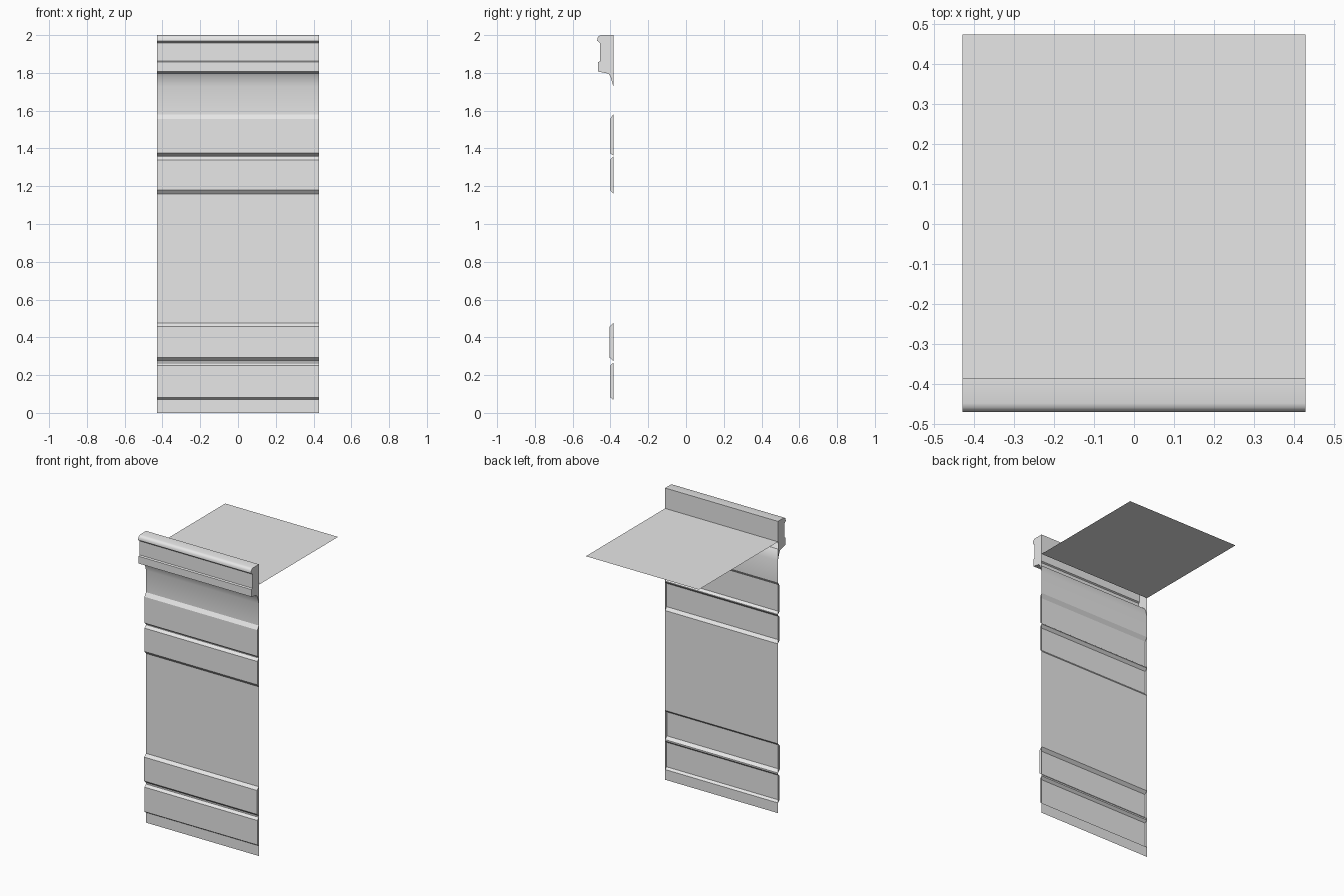
import bpy
import bmesh
import math

cube = bpy.data.objects.get("Cube")
if cube:
    bpy.data.objects.remove(cube, do_unlink=True)

HALF = 0.428     # half width of the facade
WALL = -0.385    # plane of the wall sheet
BACK = 0.473     # rear edge of the roof
ROOF = 1.86      # roof height

grey = bpy.data.materials.new("plain grey")
grey.use_nodes = True
grey.diffuse_color = (0.8, 0.8, 0.8, 1)
grey.node_tree.nodes["Principled BSDF"].inputs["Base Color"].default_value = (0.8, 0.8, 0.8, 1)


def sweep(name, profile, cap=None):
    """Extrude a (y, z) profile along x; close both ends over the cap slice."""
    bm = bmesh.new()
    left = [bm.verts.new((-HALF, y, z)) for y, z in profile]
    right = [bm.verts.new((HALF, y, z)) for y, z in profile]
    for i in range(len(profile) - 1):
        bm.faces.new((left[i], left[i + 1], right[i + 1], right[i]))
    if cap:
        bm.faces.new(left[cap][::-1])
        bm.faces.new(right[cap])
    mesh = bpy.data.meshes.new(name)
    bm.to_mesh(mesh)
    bm.free()
    mesh.materials.append(grey)
    obj = bpy.data.objects.new(name, mesh)
    bpy.context.collection.objects.link(obj)
    bpy.ops.object.select_all(action='DESELECT')
    obj.select_set(True)
    bpy.context.view_layer.objects.active = obj
    bpy.ops.object.shade_smooth_by_angle(angle=math.radians(32))
    return obj


# Cornice with rounded top lip, running down into the flat frieze
cornice = [
    (WALL, ROOF), (WALL, 2.0),
    (-0.448, 2.0), (-0.458, 1.997), (-0.465, 1.991), (-0.469, 1.982), (-0.47, 1.97),
    (-0.455, 1.958), (-0.455, 1.862), (-0.465, 1.857),
    (-0.465, 1.807), (-0.41, 1.796), (-0.40, 1.78),
    (WALL, 1.73), (WALL, 1.58),
]
sweep("cornice_and_frieze", cornice, slice(0, -1))

# Raised bands: back top, front top, front bottom, back bottom heights, front plane
bands = {
    "upper_band": (1.58, 1.555, 1.375, 1.362, -0.402),
    "upper_middle_band": (1.357, 1.34, 1.18, 1.16, -0.402),
    "lower_middle_band": (0.475, 0.457, 0.293, 0.275, -0.405),
    "lower_band": (0.265, 0.25, 0.082, 0.07, -0.402),
}
for name, (top, high, low, bottom, front) in bands.items():
    sweep(name, [(WALL, top), (front, high), (front, low), (WALL, bottom)], slice(0, None))

# Flat wall strips between the bands
strips = {
    "upper_joint": (1.362, 1.357),
    "main_wall": (1.16, 0.475),
    "lower_joint": (0.275, 0.265),
    "wall_foot": (0.07, 0.0),
}
for name, (top, bottom) in strips.items():
    sweep(name, [(WALL, top), (WALL, bottom)])

# Flat roof sheet
sweep("roof", [(BACK, ROOF), (WALL, ROOF)])
